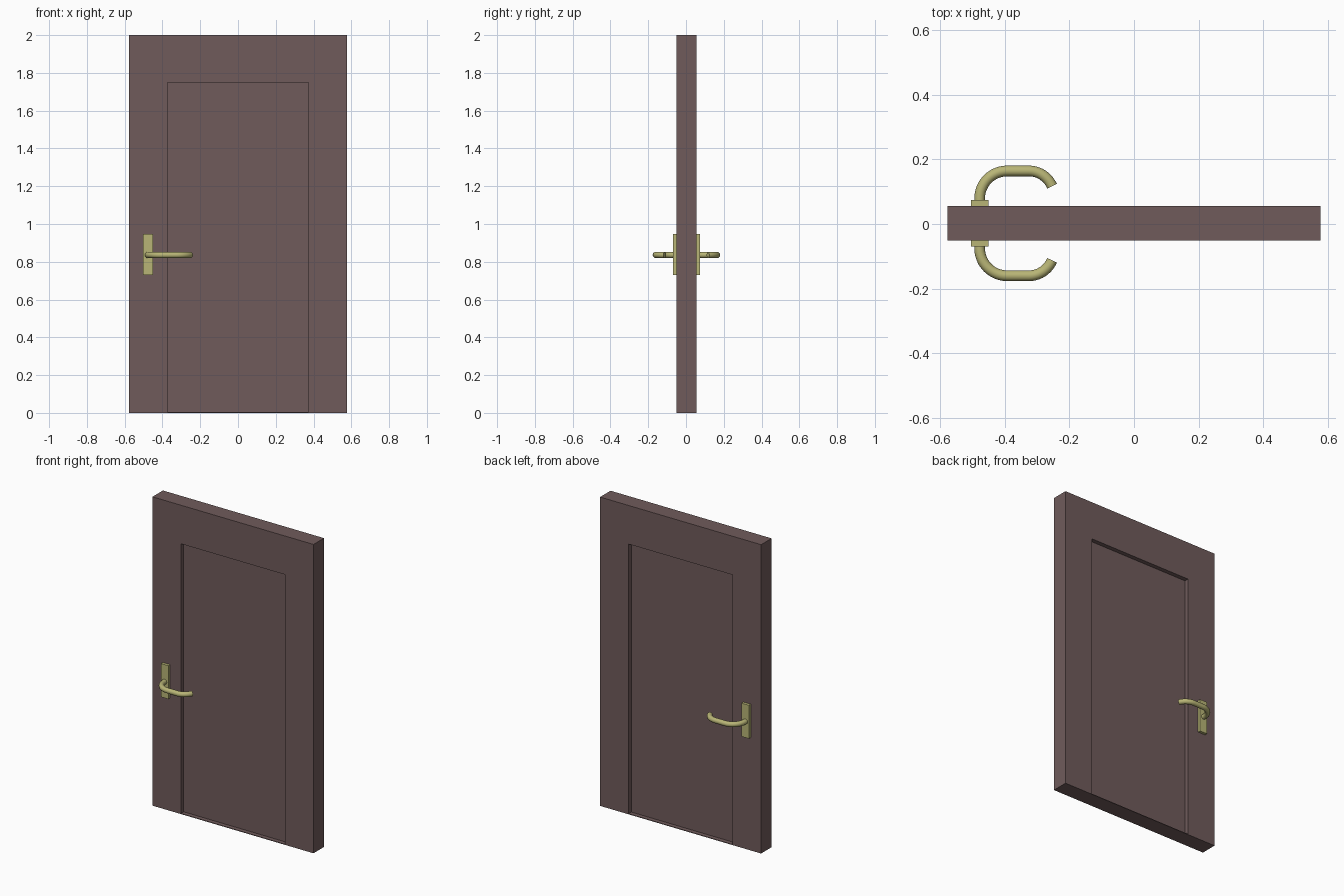
import bpy, bmesh
from math import sin, cos, radians

if "Cube" in bpy.data.objects:
    bpy.data.objects.remove(bpy.data.objects["Cube"])

MID = 0.002            # y of the door's middle plane
HALF = 0.0535          # half the door thickness


def material(name, rgb):
    m = bpy.data.materials.new(name)
    m.diffuse_color = (*rgb, 1)
    m.use_nodes = True
    m.node_tree.nodes["Principled BSDF"].inputs["Base Color"].default_value = m.diffuse_color
    return m


WOOD = material("dark_wood", (0.16, 0.105, 0.105))
BRASS = material("brass", (0.48, 0.46, 0.18))


def finish(name, bm, mat):
    bmesh.ops.recalc_face_normals(bm, faces=bm.faces)
    me = bpy.data.meshes.new(name)
    bm.to_mesh(me)
    bm.free()
    me.materials.append(mat)
    ob = bpy.data.objects.new(name, me)
    bpy.context.collection.objects.link(ob)
    return ob


# Door leaf: a chain of rectangular rings from front panel to back panel
def rect(bm, w, z0, z1, y):
    return [bm.verts.new((x, MID + y, z))
            for x, z in ((-w, z0), (w, z0), (w, z1), (-w, z1))]


bm = bmesh.new()
panel, leaf = (0.3725, 0.004, 1.75), (0.577, 0, 2)
RECESS = HALF - 0.028
rings = [rect(bm, *size, y) for size, y in (
    (panel, -RECESS), (panel, -HALF), (leaf, -HALF),
    (leaf, HALF), (panel, HALF), (panel, RECESS))]
for a, b in zip(rings, rings[1:]):
    for i in range(4):
        j = (i + 1) % 4
        bm.faces.new((a[i], a[j], b[j], b[i]))
bm.faces.new(rings[0])
bm.faces.new(rings[-1])
finish("door_leaf", bm, WOOD)

# Lever path in plan: out from the plate, round, along, and curling back in
X0, BAR, R1, R2 = -0.477, 0.162, 0.085, 0.078
path = [(X0, 0.06)]
for k in range(13):
    a = radians(90 * k / 12)
    path.append((X0 + R1 * (1 - cos(a)), BAR - R1 + R1 * sin(a)))
for k in range(11):
    a = radians(67 * k / 10)
    path.append((-0.325 + R2 * sin(a), BAR - R2 + R2 * cos(a)))

for side, s in (("front", -1), ("back", 1)):
    # Backplate
    bm = bmesh.new()
    bmesh.ops.create_cube(bm, size=1)
    bmesh.ops.scale(bm, vec=(0.053, 0.023, 0.216), verts=bm.verts)
    bmesh.ops.translate(bm, vec=(-0.4765, MID + s * 0.0605, 0.839), verts=bm.verts)
    finish(side + "_backplate", bm, BRASS)

    # Lever
    cu = bpy.data.curves.new(side + "_lever", 'CURVE')
    cu.dimensions = '3D'
    cu.bevel_depth = 0.0165
    cu.bevel_resolution = 4
    cu.use_fill_caps = True
    sp = cu.splines.new('POLY')
    sp.points.add(len(path) - 1)
    for p, (x, y) in zip(sp.points, path):
        p.co = (x, MID + s * y, 0.836, 1)
    cu.materials.append(BRASS)
    ob = bpy.data.objects.new(side + "_lever", cu)
    bpy.context.collection.objects.link(ob)
    bpy.ops.object.select_all(action='DESELECT')
    ob.select_set(True)
    bpy.context.view_layer.objects.active = ob
    bpy.ops.object.convert(target='MESH')
    bpy.ops.object.shade_smooth_by_angle(angle=radians(35))
